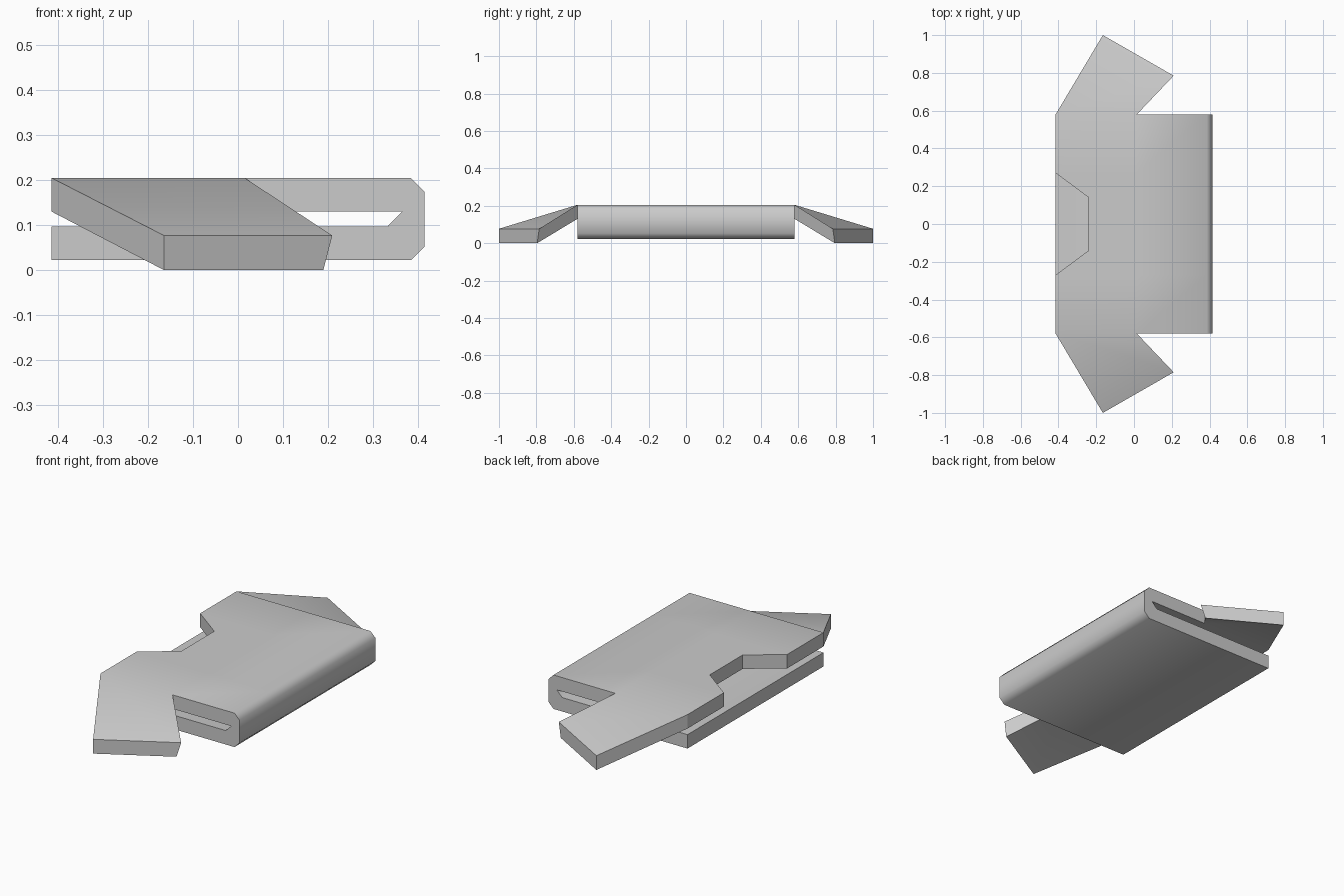
import bpy, bmesh, math

if "Cube" in bpy.data.objects:
    bpy.data.objects.remove(bpy.data.objects["Cube"])

# Side profile (x, z) of the folded cloth, from the top back edge around to the inner fold
PROFILE = [(-.415, .205), (.015, .205), (.385, .205), (.415, .175), (.415, .052),
           (.385, .022), (-.415, .022), (-.415, .097), (.333, .097), (.365, .13),
           (.015, .13), (-.415, .13)]
# (y, back edge x of the top layer): the inner stations form the neckline
STATIONS = [(-.58, -.415), (-.27, -.415), (-.14, -.24), (.14, -.24), (.27, -.415), (.58, -.415)]
# Sleeve tip corners, matching root corners 0, 1, 10, 11 of the profile
ROOT = (0, 1, 10, 11)
TIP = [(-.165, 1.0, .077), (.21, .785, .077), (.19, .796, 0), (-.165, 1.0, 0)]

bm = bmesh.new()

# Body: profile lofted across the width
rings = []
for y, back in STATIONS:
    rings.append([bm.verts.new((back if i in (0, 11) else x, y, z))
                  for i, (x, z) in enumerate(PROFILE)])
n = len(PROFILE)
for a, b in zip(rings, rings[1:]):
    for i in range(n):
        j = (i + 1) % n
        bm.faces.new((a[i], a[j], b[j], b[i]))

# Side walls and drooping sleeves
for ring, side in ((rings[0], -1), (rings[-1], 1)):
    bm.faces.new(ring[1:11])
    root = [ring[i] for i in ROOT]
    tip = [bm.verts.new((x, side * y, z)) for x, y, z in TIP]
    for i in range(4):
        j = (i + 1) % 4
        bm.faces.new((root[i], root[j], tip[j], tip[i]))
    bm.faces.new(tip)

bmesh.ops.recalc_face_normals(bm, faces=bm.faces[:])

# Smooth shading over the rounded fold and sleeve creases, hard elsewhere
for f in bm.faces:
    f.smooth = True
for e in bm.edges:
    d = e.verts[0].co - e.verts[1].co
    upright = abs(d.z) > .05 and abs(d.x) < .03 and abs(d.y) < .03
    e.smooth = not upright and e.calc_face_angle(0) < math.radians(50)

mesh = bpy.data.meshes.new("folded_shirt")
bm.to_mesh(mesh)
bm.free()
shirt = bpy.data.objects.new("folded_shirt", mesh)
bpy.context.collection.objects.link(shirt)
